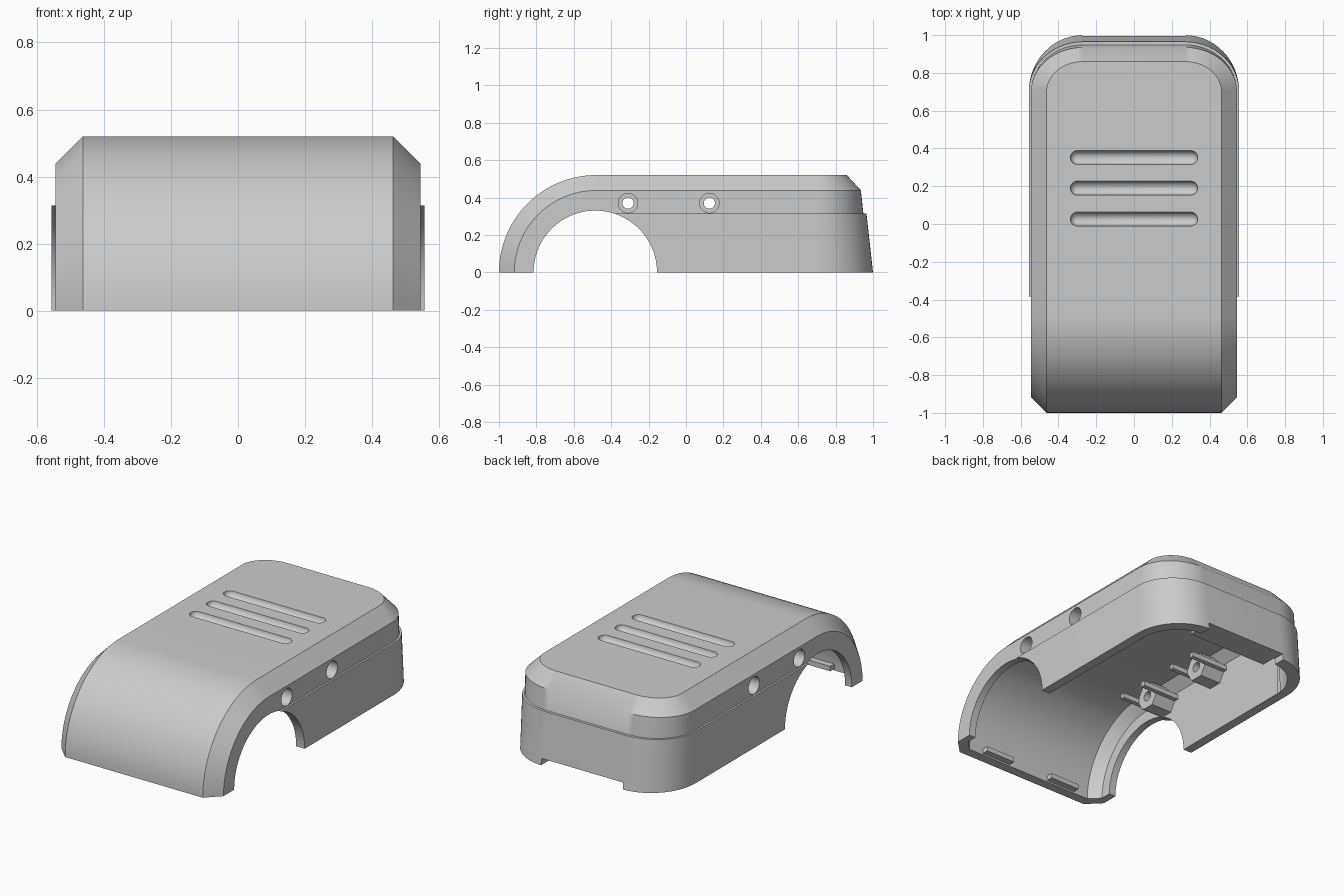
import bpy, bmesh
from math import sin, cos, pi
from mathutils import Matrix

if "Cube" in bpy.data.objects:
    bpy.data.objects.remove(bpy.data.objects["Cube"])


def make(name, bm):
    bmesh.ops.remove_doubles(bm, verts=bm.verts, dist=1e-5)
    bmesh.ops.dissolve_degenerate(bm, edges=bm.edges, dist=1e-5)
    bmesh.ops.recalc_face_normals(bm, faces=bm.faces)
    me = bpy.data.meshes.new(name)
    bm.to_mesh(me)
    bm.free()
    ob = bpy.data.objects.new(name, me)
    bpy.context.collection.objects.link(ob)
    return ob


def loft(name, stations):
    """Solid from right-half stations (roof edge ... bottom edge), mirrored in x."""
    bm = bmesh.new()
    R = [[bm.verts.new(p) for p in s] for s in stations]
    L = [[bm.verts.new((-x, y, z)) for x, y, z in s] for s in stations]
    for i in range(len(R) - 1):
        for S in (R, L):
            for k in range(len(S[0]) - 1):
                bm.faces.new((S[i][k], S[i + 1][k], S[i + 1][k + 1], S[i][k + 1]))
        for k in (0, -1):
            bm.faces.new((R[i][k], R[i + 1][k], L[i + 1][k], L[i][k]))
    for i in (0, -1):
        bm.faces.new(R[i] + L[i][::-1])
    return make(name, bm)


def corner(cx, cy, levels, n=14):
    """Rounded rear corner; levels are (half width, back y, z)."""
    out = []
    for i in range(n + 1):
        a = pi / 2 * i / n
        out.append([(cx + (w - cx) * cos(a), cy + (b - cy) * sin(a), z) for w, b, z in levels])
    return out


def hull(name, w, h, ch, backs, cx, cy, zb, n=28):
    """Chamfered hood: quarter-round front and rounded rear corners."""
    st = []
    if zb < 0:
        st.append([(w - ch, -.48 - h, zb), (w, -.48 - h + ch, zb), (w, -.48 - h + ch, zb)])
    for i in range(n + 1):
        a = pi / 2 * i / n
        y = -.48 - (h - ch) * cos(a)
        st.append([(w - ch, -.48 - h * cos(a), h * sin(a)), (w, y, (h - ch) * sin(a)), (w, y, zb)])
    st += corner(cx, cy, [(w - ch, backs[0], h), (w, backs[1], h - ch), (w, backs[2], zb)])
    return loft(name, st)


def cyl(name, r, x0, x1, y, z, seg=32):
    bm = bmesh.new()
    m = Matrix.Translation(((x0 + x1) / 2, y, z)) @ Matrix.Rotation(pi / 2, 4, 'Y')
    bmesh.ops.create_cone(bm, cap_ends=True, segments=seg, radius1=r, radius2=r,
                          depth=abs(x1 - x0), matrix=m)
    return make(name, bm)


def box(name, x0, x1, y0, y1, z0, z1):
    bm = bmesh.new()
    m = Matrix.Translation(((x0 + x1) / 2, (y0 + y1) / 2, (z0 + z1) / 2)) @ \
        Matrix.Diagonal((abs(x1 - x0), y1 - y0, z1 - z0, 1))
    bmesh.ops.create_cube(bm, size=1, matrix=m)
    return make(name, bm)


def capsule(name, r, half, y, z):
    bm = bmesh.new()
    bmesh.ops.create_uvsphere(bm, u_segments=24, v_segments=11, radius=r,
                              matrix=Matrix.Rotation(pi / 2, 4, 'Y'))
    for v in bm.verts:
        v.co.x += half if v.co.x > 0 else -half
        v.co.y += y
        v.co.z += z
    return make(name, bm)


def combine(target, other, op):
    m = target.modifiers.new(op, 'BOOLEAN')
    m.operation, m.solver, m.object = op, 'EXACT', other
    bpy.context.view_layer.objects.active = target
    bpy.ops.object.modifier_apply(modifier=m.name)
    bpy.data.objects.remove(other)


HOLES = (-.31, .125)

# outer hood and the flared lower skirt
cover = hull("cover_shell", .545, .52, .082, (.86, .935, .982), .27, .7, 0)
levels = [(.557, .965, .314), (.557, 1.0, 0)]
skirt = loft("skirt", [[(w, -.45, z) for w, b, z in levels]] + corner(.27, .7, levels))
combine(cover, skirt, 'UNION')

# hollow inside
combine(cover, hull("cavity", .5, .46, .06, (.83, .89, .935), .25, .68, -.05), 'DIFFERENCE')

# hexagonal screw bosses on both inner walls
for s in (-1, 1):
    for y in HOLES:
        combine(cover, cyl("boss", .085, s * .36, s * .522, y, .37, 6), 'UNION')

# wheel arch, screw holes with counterbores, roof grooves, rear notch
combine(cover, cyl("arch", .33, -.8, .8, -.485, 0, 96), 'DIFFERENCE')
for y in HOLES:
    combine(cover, cyl("hole", .03, -.8, .8, y, .37), 'DIFFERENCE')
    for s in (-1, 1):
        combine(cover, cyl("counterbore", .052, s * .455, s * .7, y, .37), 'DIFFERENCE')
for y in (.352, .19, .026):
    combine(cover, capsule("groove", .037, .3, y, .521), 'DIFFERENCE')
combine(cover, box("notch", -.275, .275, .75, 1.2, -.1, .04), 'DIFFERENCE')

bpy.ops.object.select_all(action='DESELECT')
cover.select_set(True)
bpy.context.view_layer.objects.active = cover
bpy.ops.object.shade_smooth_by_angle(angle=.42)

# clip arms beside the bosses, front lip tabs, rear inner ledge
for s in (-1, 1):
    for y in HOLES:
        for d in (-.09, .09):
            box("clip_arm", s * .25, s * .51, y + d - .014, y + d + .014, .355, .385)
    box("front_tab", s * .24 - .1, s * .24 + .1, -.95, -.9, .01, .04)
box("rear_ledge", -.27, .27, .83, .95, .041, .08)
